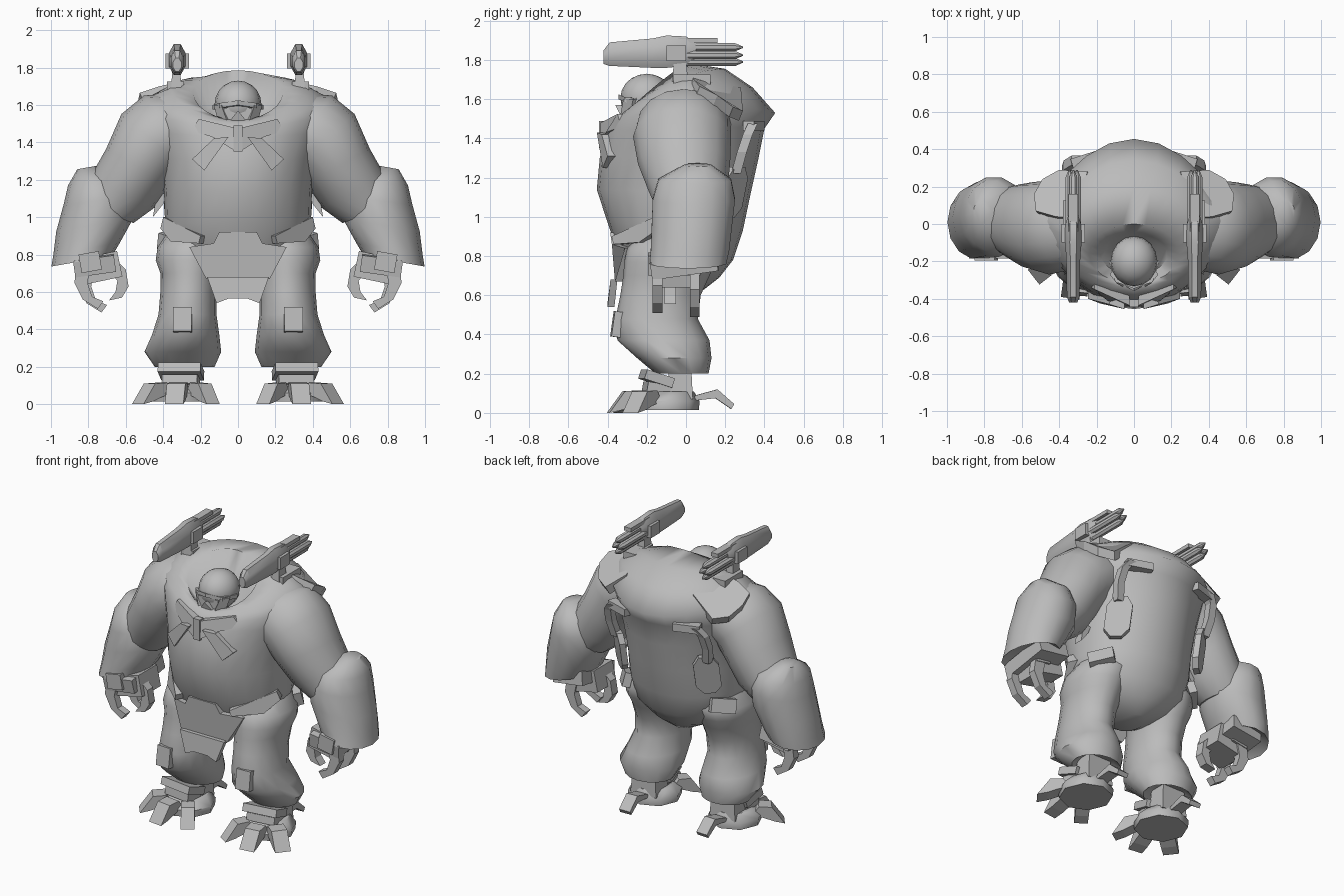
import bpy, bmesh, math
from mathutils import Vector, Matrix

GREY = bpy.data.materials.new("plain grey")
GREY.diffuse_color = (0.5, 0.5, 0.5, 1)


def finish(name, bm, mirror=False, smooth=None):
    bmesh.ops.recalc_face_normals(bm, faces=bm.faces[:])
    me = bpy.data.meshes.new(name)
    bm.to_mesh(me)
    bm.free()
    ob = bpy.data.objects.new(name, me)
    bpy.context.collection.objects.link(ob)
    me.materials.append(GREY)
    if mirror:
        ob.modifiers.new("mirror", "MIRROR").use_mirror_merge = False
    if smooth:
        bpy.ops.object.select_all(action='DESELECT')
        ob.select_set(True)
        bpy.context.view_layer.objects.active = ob
        bpy.ops.object.shade_smooth_by_angle(angle=math.radians(smooth))
    return ob


def loft(name, rings, mirror=False, smooth=50):
    """Skin equal-length rings of points and cap both ends."""
    bm = bmesh.new()
    vs = [[bm.verts.new(p) for p in r] for r in rings]
    n = len(vs[0])
    for a, b in zip(vs, vs[1:]):
        for i in range(n):
            j = (i + 1) % n
            bm.faces.new((a[i], a[j], b[j], b[i]))
    bm.faces.new(vs[0])
    bm.faces.new(vs[-1])
    return finish(name, bm, mirror, smooth)


def limb(name, rings, n=16):
    """Rings of (x, y, z, width radius, depth radius, tilt in degrees)."""
    out = []
    for x, y, z, ru, rv, t in rings:
        u = Vector((math.cos(math.radians(t)), 0, math.sin(math.radians(t))))
        out.append([Vector((x, y, z)) + u * ru * math.cos(k * math.tau / n)
                    + Vector((0, rv * math.sin(k * math.tau / n), 0)) for k in range(n)])
    return loft(name, out, True)


def slab(name, pts, off, mirror=True):
    """Polygon thickened by an offset vector."""
    off = Vector(off)
    return loft(name, [[Vector(p) for p in pts], [Vector(p) + off for p in pts]], mirror, None)


def box(name, loc, size, rot=(0, 0, 0), mirror=True, taper=1.0):
    bm = bmesh.new()
    bmesh.ops.create_cube(bm, size=1)
    for v in bm.verts:
        if v.co.z > 0:
            v.co.x *= taper
            v.co.y *= taper
    m = Matrix.Translation(loc)
    for ax, a in zip("ZYX", reversed(rot)):
        m = m @ Matrix.Rotation(math.radians(a), 4, ax)
    bm.transform(m @ Matrix.Diagonal((*size, 1)))
    return finish(name, bm, mirror)


# Torso: (front y, front z, back y, back z, side z, half width, back sharpness)
torso = [(-.15, .62, .08, .62, .62, .08, 1), (-.27, .70, .17, .69, .70, .24, 1),
         (-.34, .80, .24, .78, .80, .36, 1), (-.40, .97, .29, .93, .95, .39, 1),
         (-.455, 1.14, .33, 1.12, 1.13, .395, 1), (-.44, 1.30, .37, 1.30, 1.32, .42, 1.1),
         (-.41, 1.43, .40, 1.45, 1.46, .47, 1.3), (-.385, 1.48, .455, 1.53, 1.57, .51, 1.7),
         (-.36, 1.505, .34, 1.66, 1.645, .47, 1.5), (-.34, 1.515, .20, 1.755, 1.69, .36, 1.2),
         (-.32, 1.52, .0, 1.785, 1.665, .24, 1), (-.27, 1.45, -.05, 1.62, 1.54, .18, 1)]
rings = []
for yf, zf, yb, zb, zs, w, p in torso:
    ring = []
    for k in range(24):
        s, c = math.sin(k * math.tau / 24), math.cos(k * math.tau / 24)
        if c < 0:
            c = -abs(c) ** p
        z = zs + c * (zf - zb) / 2 + c * c * ((zf + zb) / 2 - zs)
        ring.append((w * s, (yf + yb) / 2 + c * (yf - yb) / 2, z))
    rings.append(ring)
loft("torso", rings, smooth=80)

# Back shell wings reaching over the shoulders
slab("shoulder_shell", [(.30, .03, 1.725), (.42, .04, 1.70), (.525, .07, 1.665), (.535, .16, 1.62),
                        (.49, .24, 1.56), (.40, .29, 1.54), (.25, .28, 1.66)], (-.02, -.02, -.05))

# Arms
limb("upper_arm", [(.22, -.01, 1.52, .12, .16, 65), (.28, -.01, 1.50, .18, .22, 60),
                   (.36, -.01, 1.47, .23, .24, 52), (.455, -.02, 1.41, .22, .25, 40),
                   (.535, -.01, 1.27, .195, .235, 30),
                   (.62, .01, 1.13, .19, .20, 25), (.70, .02, 1.02, .15, .16, 20)])
limb("forearm", [(.81, .06, 1.265, .05, .07, -10), (.765, .045, 1.19, .145, .19, -8),
                 (.75, .04, 1.09, .185, .215, -8), (.765, .03, .96, .21, .21, -10),
                 (.81, .02, .83, .18, .205, -10), (.835, .01, .765, .165, .20, -10),
                 (.83, .01, .80, .12, .14, -10)], 14)

# Hands: wrist, palm and hooked fingers
box("wrist_cuff", (.77, -.01, .76), (.22, .34, .09), (8, 8, 0))
box("palm", (.73, -.04, .73), (.2, .2, .14), (0, 12, 0))
hook = [(.83, .80), (.855, .63), (.81, .54), (.73, .49), (.70, .53), (.76, .555), (.785, .63), (.76, .75)]
for i, (y, dx) in enumerate([(.02, 0), (-.17, .02)]):
    slab(f"outer_finger_{i}", [(x + dx, y, z + .02 * i) for x, z in hook], (0, .05, 0))
thumb = [(.66, .78), (.60, .72), (.585, .63), (.62, .57), (.69, .555), (.655, .60), (.645, .66), (.71, .74)]
slab("thumb", [(x, -.11, z) for x, z in thumb], (0, .06, 0))
for i, y in enumerate((-.16, .04)):
    box(f"knuckle_{i}", (.79, y, .76), (.11, .07, .1), (0, 10, 0))

# Legs
limb("leg", [(.22, -.04, .93, .15, .18, 0), (.25, -.06, .84, .18, .24, 0), (.26, -.08, .77, .18, .235, 0),
             (.26, -.10, .70, .155, .22, 0), (.265, -.13, .60, .15, .205, 0), (.27, -.15, .48, .155, .21, 0),
             (.28, -.115, .37, .18, .235, 0), (.295, -.06, .28, .205, .19, 0),
             (.285, -.02, .20, .16, .135, 0), (.285, -.01, .24, .11, .09, 0)])
box("knee_plate", (.295, -.34, .45), (.1, .07, .13), (-8, 0, 4))
box("ankle", (.295, -.03, .17), (.19, .13, .2), taper=.85)
box("shin_guard", (.305, -.15, .175), (.23, .15, .05), (-18, 0, 8))
box("shin_guard_lower", (.305, -.15, .125), (.19, .12, .05), (-10, 0, 8))

# Feet: octagonal base with three toes and a rear spur
limb("foot", [(.30, -.10, .015, .165, .165, 0), (.30, -.10, .06, .17, .17, 0),
              (.30, -.08, .11, .12, .12, 0)], 8)
toe = [(.10, .06), (.14, .115), (.22, .11), (.30, .0), (.235, .015), (.17, .04)]
spur = [(.12, .06), (.15, .09), (.26, .12), (.345, .045), (.33, .02), (.25, .075)]
for name, ang, prof, w in (("inner_toe", -34, toe, .085), ("middle_toe", 8, toe, .10),
                           ("outer_toe", 52, toe, .10), ("rear_spur", 182, spur, .08)):
    a = math.radians(ang)
    d, side = Vector((math.sin(a), -math.cos(a), 0)), Vector((math.cos(a), math.sin(a), 0))
    base = Vector((.30, -.10, 0))
    slab(name, [base + d * r + Vector((0, 0, z)) - side * w / 2 for r, z in prof], side * w)

# Head: domed helmet, brim, face and snout
bm = bmesh.new()
bmesh.ops.create_uvsphere(bm, u_segments=16, v_segments=10, radius=1)
bm.transform(Matrix.Translation((0, -.2, 1.605)) @ Matrix.Diagonal((.125, .135, .125, 1)))
finish("helmet", bm, smooth=50)
slab("helmet_brim", [(-.135, -.2, 1.60), (-.10, -.31, 1.61), (0, -.345, 1.625), (.10, -.31, 1.61),
                     (.135, -.2, 1.60), (0, -.1, 1.60)], (0, 0, -.025), False)
box("face", (0, -.26, 1.52), (.15, .12, .13), mirror=False)
slab("snout", [(-.04, -.335, 1.52), (0, -.36, 1.57), (.04, -.335, 1.52), (0, -.34, 1.48)], (0, .1, 0), False)
slab("cheek_guard", [(.09, -.32, 1.60), (.13, -.27, 1.60), (.10, -.29, 1.49), (.05, -.34, 1.49)], (-.02, .03, 0))

# Chest collar and straps
slab("collar_wing", [(.025, -.435, 1.48), (.21, -.35, 1.525), (.25, -.33, 1.46), (.14, -.41, 1.43),
                     (.025, -.44, 1.36)], (0, .06, 0))
slab("chest_strap", [(.05, -.455, 1.43), (.13, -.43, 1.42), (.245, -.40, 1.31), (.18, -.425, 1.25)], (0, .06, 0))
box("collar_clasp", (0, -.425, 1.42), (.05, .04, .14), mirror=False)

# Belly plate and waist belts
apron = [(-.10, .92), (.10, .92), (.13, .86), (.26, .84), (.17, .67), (-.17, .67), (-.26, .84), (-.13, .86)]
slab("belly_plate", [(x, -.40 + 1.3 * x * x, z) for x, z in apron], (0, .05, 0), False)
slab("lower_apron", [(-.165, -.385, .68), (.165, -.385, .68), (.115, -.40, .54), (.05, -.40, .565),
                     (-.05, -.40, .565), (-.115, -.40, .54)], (0, .035, 0), False)
slab("waist_belt", [(.40, -.16, 1.0), (.415, -.14, .94), (.36, -.24, .87), (.21, -.37, .86),
                    (.20, -.38, .90)], (-.03, .06, 0))
slab("side_hook", [(.38, -.02, 1.12), (.47, -.02, 1.15), (.49, -.02, 1.13), (.44, -.02, 1.09),
                   (.455, -.02, 1.0), (.40, -.02, 1.07)], (0, .06, 0))
box("hip_pouch", (.36, .12, .88), (.16, .05, .09), (15, 10, -50))

# Back brackets, hoses and paddles
box("back_bracket", (.25, .345, 1.465), (.17, .06, .05), (0, 0, -18))
hose = [(.31, .345, 1.475), (.35, .32, 1.42), (.36, .29, 1.33), (.34, .26, 1.22)]
loft("back_hose", [[(x + a, y + b, z) for a, b in ((-.025, -.03), (.025, -.03), (.025, .02), (-.025, .02))]
                   for x, y, z in hose], True, None)
paddle = [(-.04, .13), (.04, .13), (.08, .07), (.08, -.08), (.035, -.13), (-.035, -.13), (-.08, -.08), (-.08, .07)]
slab("back_paddle", [(.335 + u * .75, .25 - u * .65 + h * .2, 1.125 + h) for u, h in paddle], (-.025, -.03, 0))

# Shoulder guns: mount, body, cowl, fins and rear rods
box("gun_mount", (.33, -.03, 1.72), (.06, .09, .14), taper=.7)
box("gun_foot", (.335, .03, 1.70), (.09, .19, .05))
body = [(-.42, .022, 1.78, 1.85), (-.39, .034, 1.77, 1.89), (-.17, .038, 1.76, 1.91),
        (-.10, .045, 1.76, 1.925), (.0, .042, 1.77, 1.92), (.05, .025, 1.80, 1.89)]
octo = [(math.cos((k + .5) * math.tau / 8) / .924, math.sin((k + .5) * math.tau / 8) / .924) for k in range(8)]
loft("gun_body", [[(.325 + r * a, y, (lo + hi) / 2 + (hi - lo) / 2 * b) for a, b in octo]
                  for y, r, lo, hi in body], True, 35)
box("gun_cowl", (.325, .06, 1.90), (.05, .20, .025))
box("gun_fin", (.325, -.05, 1.835), (.125, .10, .08))
for i, (dx, z) in enumerate(((0, 1.865), (.02, 1.825), (-.02, 1.825), (0, 1.79))):
    loft(f"gun_rod_{i}", [[(.325 + dx + r * a, y, z + r * b) for a, b in octo]
                          for y, r in ((-.02, .021), (.25, .021), (.29, .004))], True, 35)
